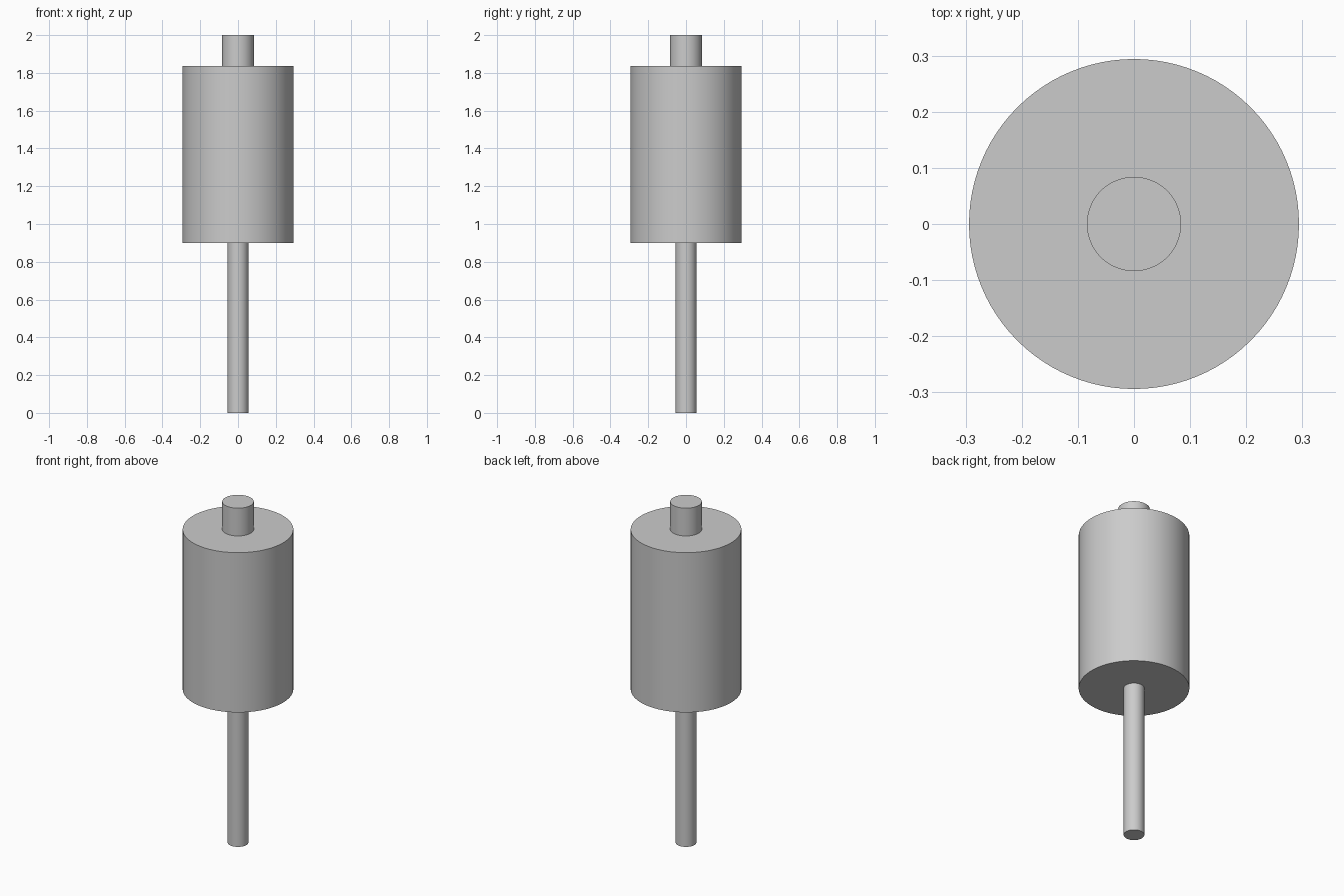
import bpy
import math

cube = bpy.data.objects.get("Cube")
if cube:
    bpy.data.objects.remove(cube, do_unlink=True)

# Single plain grey
GREY = (0.6, 0.6, 0.6, 1.0)
grey = bpy.data.materials.new("light_grey")
grey.use_nodes = True
grey.diffuse_color = GREY
grey.node_tree.nodes["Principled BSDF"].inputs["Base Color"].default_value = GREY


def cylinder(name, radius, bottom, top):
    """Upright smooth cylinder with sharp rims."""
    bpy.ops.mesh.primitive_cylinder_add(
        vertices=96, radius=radius, depth=top - bottom,
        location=(0, 0, (bottom + top) / 2))
    part = bpy.context.object
    part.name = name
    part.data.materials.append(grey)
    bpy.ops.object.shade_smooth_by_angle(angle=math.radians(30))
    return part


# Thin shaft, main drum and short top boss
cylinder("lower_shaft", 0.055, 0.0, 0.9)
cylinder("main_drum", 0.294, 0.9, 1.837)
cylinder("top_boss", 0.084, 1.837, 2.0)
